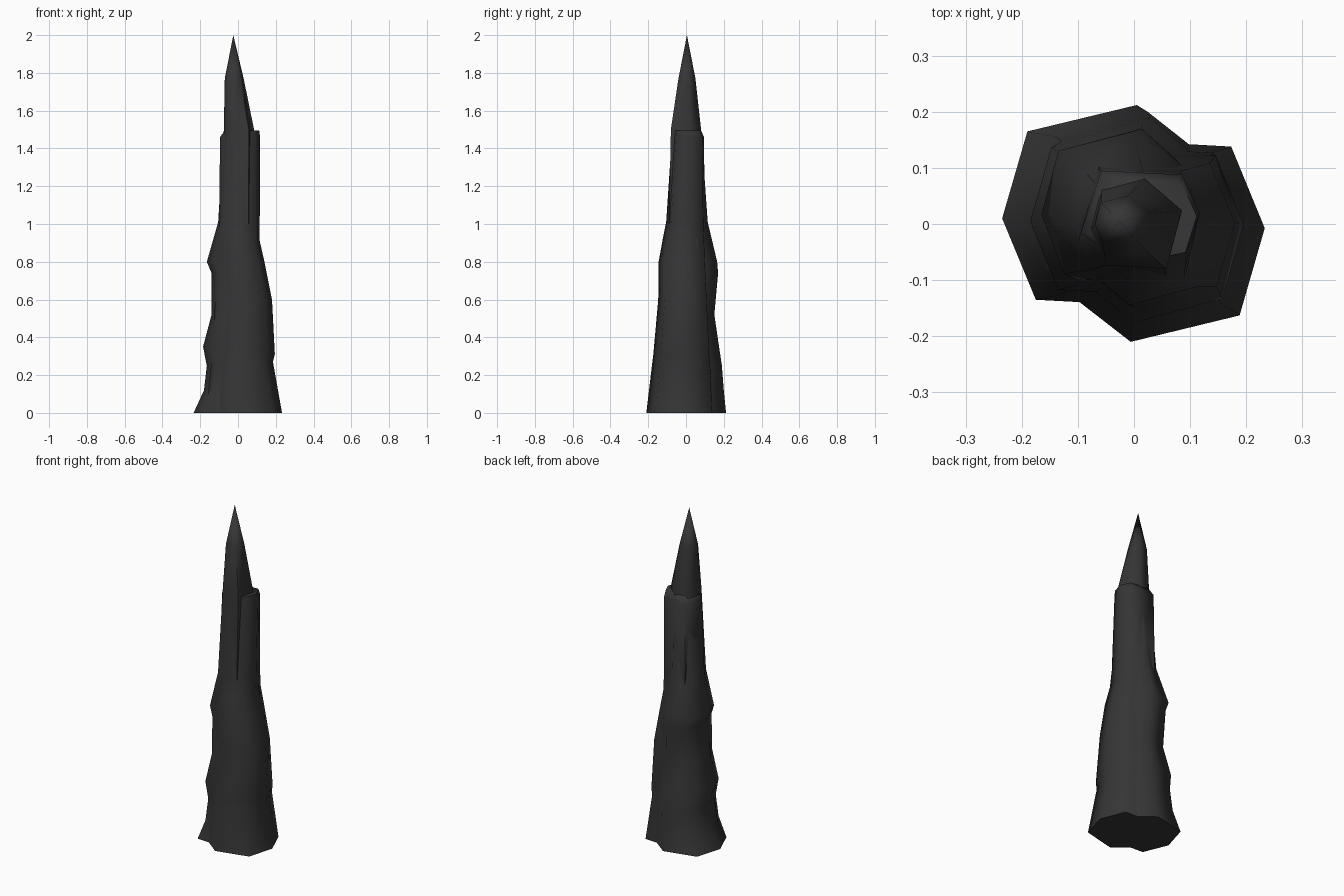
import bpy, bmesh, math

if "Cube" in bpy.data.objects:
    bpy.data.objects.remove(bpy.data.objects["Cube"])

rock = bpy.data.materials.new("charcoal rock")
rock.diffuse_color = (0.036, 0.036, 0.036, 1)
rock.use_nodes = True
rock.node_tree.nodes["Principled BSDF"].inputs["Base Color"].default_value = rock.diffuse_color

# Irregular hexagon cross-section, normalised to a 0..1 box
raw = [(-.235, .01), (-.175, -.135), (.10, -.15), (.17, .085), (.005, .212), (-.19, .165)]
HEX = [((x + .235) / .405, (y + .15) / .362) for x, y in raw]


def column(name, levels, flip, tip=None):
    """Loft the hexagon through (z, xmin, xmax, ymin, ymax) levels."""
    bm = bmesh.new()
    rings = []
    for z, x0, x1, y0, y1 in levels:
        ring = []
        for u, v in HEX:
            if flip:
                u, v = 1 - u, 1 - v
            ring.append(bm.verts.new((x0 + u * (x1 - x0), y0 + v * (y1 - y0), z)))
        rings.append(ring)
    n = len(HEX)
    for a, b in zip(rings, rings[1:]):
        for i in range(n):
            j = (i + 1) % n
            bm.faces.new((a[i], a[j], b[j], b[i]))
    bm.faces.new(rings[0][::-1])
    if tip:
        t = bm.verts.new(tip)
        for i in range(n):
            bm.faces.new((rings[-1][i], rings[-1][(i + 1) % n], t))
    else:
        bm.faces.new(rings[-1])
    bmesh.ops.recalc_face_normals(bm, faces=bm.faces)
    me = bpy.data.meshes.new(name)
    bm.to_mesh(me)
    bm.free()
    me.materials.append(rock)
    ob = bpy.data.objects.new(name, me)
    bpy.context.collection.objects.link(ob)
    bpy.ops.object.select_all(action='DESELECT')
    ob.select_set(True)
    bpy.context.view_layer.objects.active = ob
    bpy.ops.object.shade_smooth_by_angle(angle=math.radians(75))


# Tall column ending in the pointed tip
column("pointed_spire", [
    (0, -.235, .17, -.15, .212),
    (.12, -.18, .165, -.14, .20),
    (.25, -.165, .16, -.13, .19),
    (.35, -.185, .15, -.13, .175),
    (.52, -.14, .14, -.12, .15),
    (.74, -.14, .12, -.11, .17),
    (.80, -.165, .11, -.10, .165),
    (1.01, -.105, .09, -.09, .115),
    (1.5, -.075, .085, -.08, .08),
    (1.77, -.07, .03, -.04, .05),
], False, (-.025, .005, 2))

# Shorter column, turned half round, ending in the shoulder
column("shoulder_column", [
    (0, -.17, .233, -.21, .153),
    (.27, -.14, .185, -.178, .14),
    (.31, -.14, .195, -.173, .135),
    (.60, -.12, .18, -.147, .12),
    (.80, -.11, .14, -.145, .11),
    (.91, -.10, .115, -.125, .105),
    (1.01, -.10, .115, -.105, .10),
    (1.46, -.095, .117, -.075, .095),
    (1.495, -.07, .112, -.07, .08),
], True)
